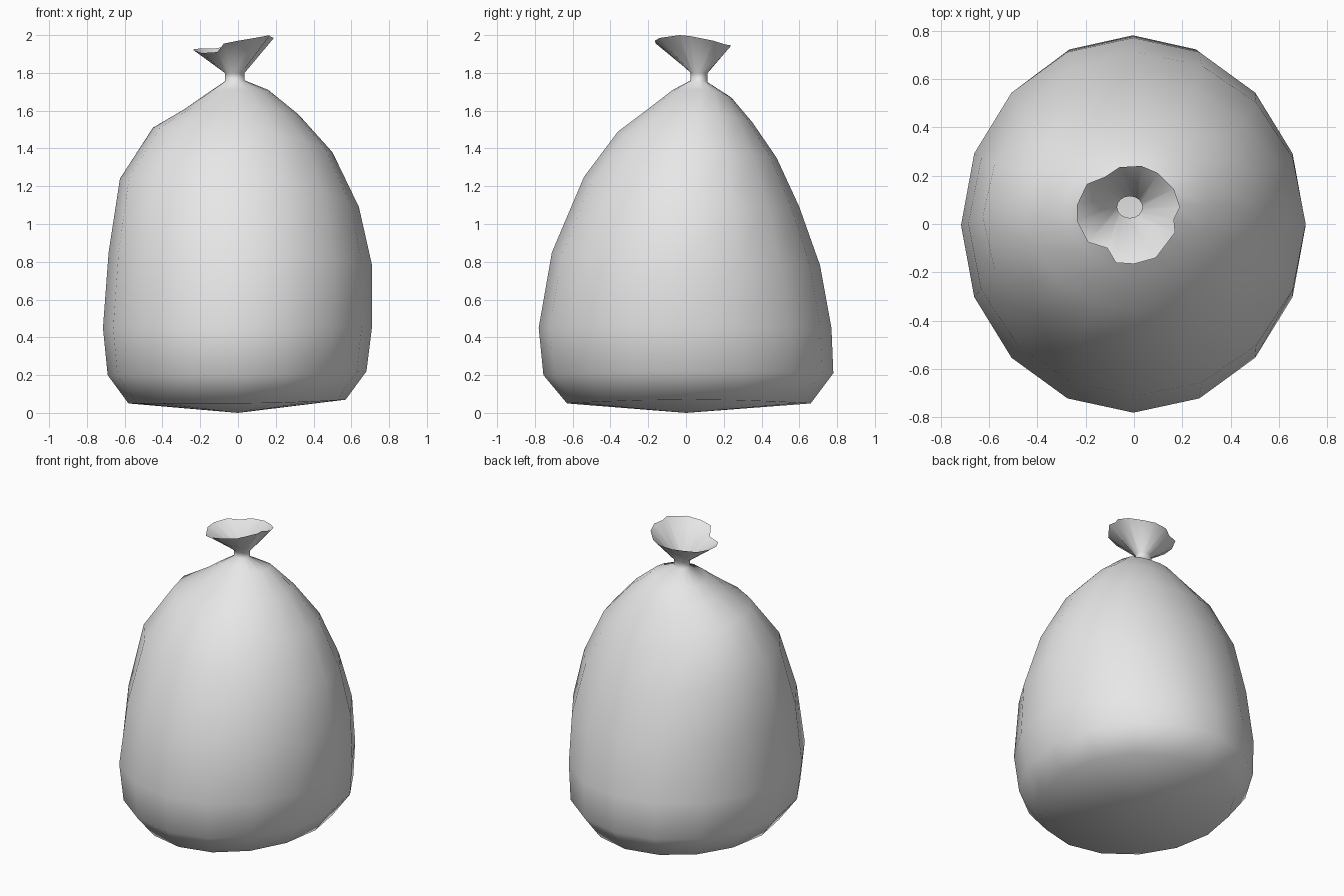
import bpy, bmesh
from math import sin, cos, pi

cube = bpy.data.objects.get("Cube")
if cube:
    bpy.data.objects.remove(cube, do_unlink=True)

SIDES = 16

# One plain plastic colour
plastic = bpy.data.materials.new("grey_plastic")
plastic.use_nodes = True
grey = (0.8, 0.8, 0.8, 1)
plastic.diffuse_color = grey
plastic.node_tree.nodes["Principled BSDF"].inputs["Base Color"].default_value = grey

# Sagging rings: (offset, height) at the right, left, front and back
RINGS = [
    ((-.58, .05), (.57, .07), (-.63, .05), (.66, .05)),
    ((-.69, .20), (.68, .22), (-.755, .20), (.78, .21)),
    ((-.715, .45), (.71, .46), (-.78, .45), (.77, .45)),
    ((-.685, .85), (.71, .78), (-.71, .85), (.71, .78)),
    ((-.625, 1.24), (.64, 1.09), (-.54, 1.25), (.60, 1.09)),
    ((-.45, 1.51), (.50, 1.38), (-.36, 1.49), (.48, 1.35)),
    ((-.28, 1.61), (.32, 1.58), (-.20, 1.61), (.35, 1.54)),
    ((-.18, 1.68), (.16, 1.71), (-.07, 1.71), (.24, 1.67)),
    ((-.07, 1.755), (.035, 1.76), (.025, 1.76), (.115, 1.75)),
    ((-.07, 1.80), (.035, 1.80), (.025, 1.80), (.115, 1.80)),
]

# Ragged rim of the open top, starting at the left and running to the back
RIM = [
    (.19, .07, 1.985), (.165, .145, 1.97), (.10, .21, 1.95), (.03, .24, 1.945),
    (-.06, .235, 1.94), (-.12, .195, 1.93), (-.195, .165, 1.93), (-.235, .08, 1.925),
    (-.235, .01, 1.92), (-.19, -.075, 1.905), (-.11, -.10, 1.91), (-.075, -.16, 1.955),
    (0, -.165, 1.97), (.09, -.14, 1.985), (.17, -.035, 2.0), (.165, .02, 1.995),
]


def ring_points(right, left, front, back):
    """Ellipse through four side points, with the height blended between them."""
    points = []
    for i in range(SIDES):
        c, s = cos(2 * pi * i / SIDES), sin(2 * pi * i / SIDES)
        x = (left[0] + right[0]) / 2 + c * (left[0] - right[0]) / 2
        y = (back[0] + front[0]) / 2 + s * (back[0] - front[0]) / 2
        side = left if c > 0 else right
        end = back if s > 0 else front
        points.append((x, y, c * c * side[1] + s * s * end[1]))
    return points


# Loft the bag from the base up through the tied neck to the rim
bm = bmesh.new()
loops = [[bm.verts.new(p) for p in pts]
         for pts in [ring_points(*r) for r in RINGS] + [RIM]]
for low, high in zip(loops, loops[1:]):
    for i in range(SIDES):
        j = (i + 1) % SIDES
        bm.faces.new((low[i], low[j], high[j], high[i]))

# Shallow pointed base
base = bm.verts.new((0, 0, 0))
for i in range(SIDES):
    bm.faces.new((base, loops[0][(i + 1) % SIDES], loops[0][i]))

for face in bm.faces:
    face.smooth = True
mesh = bpy.data.meshes.new("tied_bag")
bm.to_mesh(mesh)
bm.free()
mesh.materials.append(plastic)
bag = bpy.data.objects.new("tied_bag", mesh)
bpy.context.collection.objects.link(bag)
